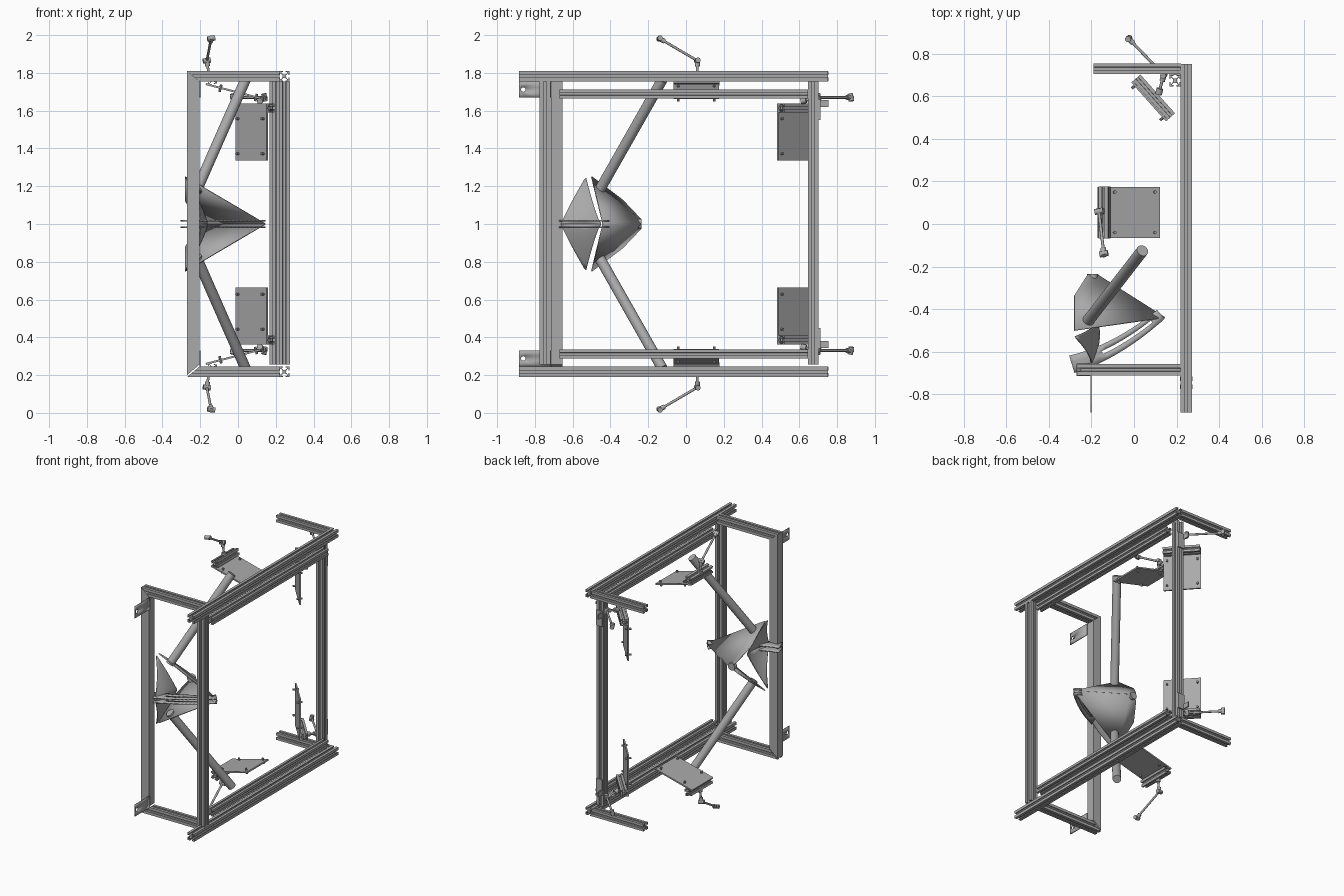
import bpy, bmesh, math
from mathutils import Vector, Matrix

cube = bpy.data.objects.get("Cube")
if cube:
    bpy.data.objects.remove(cube, do_unlink=True)

metal = bpy.data.materials.new("grey_metal")
metal.use_nodes = True
metal.diffuse_color = (0.4, 0.4, 0.4, 1)
metal.node_tree.nodes["Principled BSDF"].inputs["Base Color"].default_value = (0.4, 0.4, 0.4, 1)

made = []


def finish(name, bm, mirror=False, thickness=0):
    """Turn a bmesh into an object, with an optional copy mirrored about mid height."""
    bmesh.ops.recalc_face_normals(bm, faces=bm.faces)
    for side in (("upper_", "lower_") if mirror else ("",)):
        if side == "lower_":
            for v in bm.verts:
                v.co.z = 2 - v.co.z
            bmesh.ops.reverse_faces(bm, faces=bm.faces)
        mesh = bpy.data.meshes.new(side + name)
        bm.to_mesh(mesh)
        mesh.materials.append(metal)
        ob = bpy.data.objects.new(side + name, mesh)
        bpy.context.collection.objects.link(ob)
        if thickness:
            mod = ob.modifiers.new("thickness", "SOLIDIFY")
            mod.thickness = thickness
            mod.offset = 0
        made.append(ob)
    bm.free()


def along(a, b, roll=0):
    """Matrix whose z axis runs from a to b."""
    d = Vector(b) - Vector(a)
    turn = d.to_track_quat('Z', 'Y').to_matrix().to_4x4()
    return Matrix.Translation(a) @ turn @ Matrix.Rotation(roll, 4, 'Z'), d.length


def prism(bm, points, length, matrix):
    """Extrude a closed 2D outline along the matrix z axis."""
    face = bm.faces.new([bm.verts.new(matrix @ Vector((x, y, 0))) for x, y in points])
    new = bmesh.ops.extrude_face_region(bm, geom=[face])["geom"]
    shift = matrix.to_3x3() @ Vector((0, 0, length))
    bmesh.ops.translate(bm, vec=shift, verts=[g for g in new if isinstance(g, bmesh.types.BMVert)])


def slotted(width):
    """Square outline with a T-shaped slot in every side."""
    h = width / 2
    side = [(1, -1), (1, -.28), (.8, -.28), (.8, -.58), (.65, -.58), (.38, -.25),
            (.38, .25), (.65, .58), (.8, .58), (.8, .28), (1, .28)]
    pts = []
    for k in range(4):
        c, s = round(math.cos(k * math.pi / 2)), round(math.sin(k * math.pi / 2))
        pts += [(h * (c * x - s * y), h * (s * x + c * y)) for x, y in side]
    return pts


def rail(name, a, b, width=.054, mirror=False, roll=0, mitre=False):
    bm = bmesh.new()
    m, length = along(a, b, roll)
    prism(bm, slotted(width), length, m)
    if mitre:
        for v in bm.verts:
            if v.co.x < -.2:
                v.co.x = -.27 + (1.81 - v.co.z) * 1.2
    finish(name, bm, mirror)


def add_rod(bm, a, b, r, sides=16):
    m, length = along(a, b)
    bmesh.ops.create_cone(bm, cap_ends=True, segments=sides, radius1=r, radius2=r, depth=length,
                          matrix=m @ Matrix.Translation((0, 0, length / 2)))


def add_box(bm, centre, size, turn=Matrix()):
    bmesh.ops.create_cube(bm, size=1, matrix=Matrix.Translation(centre) @ turn @ Matrix.Diagonal((*size, 1)))


# Main slotted frame
rail("side_rail", (.245, -.885, 1.782), (.245, .752, 1.782), mirror=True)
rail("inner_side_rail", (.245, -.67, 1.688), (.245, .645, 1.688), .047, mirror=True)
rail("front_cross_rail", (-.27, -.685, 1.782), (.22, -.685, 1.782), mirror=True, mitre=True)
rail("rear_cross_rail", (-.19, .73, 1.782), (.22, .73, 1.782), .05, mirror=True)
rail("front_post", (.245, -.747, .255), (.245, -.747, 1.755), .058)
rail("rear_post", (.193, .674, .255), (.193, .674, 1.755))

# Plain mitred post
bm = bmesh.new()
prism(bm, [(-.27, .2), (-.205, .255), (-.205, 1.755), (-.27, 1.81)], .06,
      Matrix.Translation((0, -.655, 0)) @ Matrix.Rotation(math.pi / 2, 4, 'X'))
finish("plain_post", bm)

# Mounting tabs with a bolt hole
bm = bmesh.new()
inner, outer = [], []
for k in range(16):
    a = k * math.tau / 16
    c, s = math.cos(a), math.sin(a)
    q = max(abs(c), abs(s))
    inner.append(bm.verts.new((-.202, -.862 + .012 * c, 1.712 + .012 * s)))
    outer.append(bm.verts.new((-.202, -.8 + .085 * c / q, 1.712 + .042 * s / q)))
for k in range(16):
    j = (k + 1) % 16
    bm.faces.new((inner[k], inner[j], outer[j], outer[k]))
finish("mounting_tab", bm, True, .006)

# Wedge of two flat panels meeting at a level ridge
bm = bmesh.new()
panel = [(.145, -.44, 1), (-.28, -.5, 1.25), (-.28, -.335, 1.125), (-.22, -.24, 1.025), (-.17, -.24, 1)]
bm.faces.new([bm.verts.new(p) for p in panel])
finish("wedge_panel", bm, True, .007)

bm = bmesh.new()
add_rod(bm, (-.195, -.265, 1), (-.195, -.235, 1), .026, 20)
finish("wedge_hub", bm)

# Curved shield leaning back towards its pointed ends
bm = bmesh.new()
cols, rows = 16, 8
grid = []
for i in range(cols + 1):
    y = -.66 + .21 * i / cols
    base = -.163 - 1.9 * (y + .52) ** 2
    if y < -.53:
        top = .25 * ((y + .66) / .13) ** .9
    else:
        top = .25 * ((-.45 - y) / .08) ** 1.3
    top = max(top, .003)
    col = []
    for j in range(rows + 1):
        h = top * j / rows
        col.append(bm.verts.new((base - .117 * (h / .25) ** 1.3, y, 1 + h)))
    grid.append(col)
for i in range(cols):
    for j in range(rows):
        bm.faces.new((grid[i][j], grid[i + 1][j], grid[i + 1][j + 1], grid[i][j + 1]))
finish("curved_shield", bm, True, .006)

# Slotted arc flange
bm = bmesh.new()
rows = []
steps = 20
for i in range(steps + 1):
    t = i / steps
    x = -.28 + .425 * t
    y = -.7 + .13 * t + .125 * t * t
    nrm = Vector((-(.13 + .25 * t), .425)).normalized() * .085 * (1 - .35 * t)
    rows.append([bm.verts.new((x + nrm.x * w, y + nrm.y * w, 1.016)) for w in (0, .42, .62, 1)])
for i in range(steps):
    for j in range(3):
        if j != 1 or not 7 <= i < 18:
            bm.faces.new((rows[i][j], rows[i + 1][j], rows[i + 1][j + 1], rows[i][j + 1]))
finish("arc_flange", bm, True, .008)

# Slanted tubes
bm = bmesh.new()
add_rod(bm, (-.22, -.46, 1.175), (.04, -.125, 1.765), .028, 32)
finish("slanted_tube", bm, True)


def plate_with_bolts(name, frame, size, bolts):
    bm = bmesh.new()
    add_box(bm, frame.translation, size, frame.to_3x3().to_4x4())
    for x, y in bolts:
        add_rod(bm, frame @ Vector((x, y, -.022)), frame @ Vector((x, y, .018)), .007, 10)
    finish(name, bm, True)


def arm(name, points):
    """Thin jointed arm with a clamp at each joint."""
    bm = bmesh.new()
    pts = [Vector(p) for p in points]
    for a, b in zip(pts, pts[1:]):
        add_rod(bm, a, b, .007, 12)
        d = (b - a).normalized()
        add_rod(bm, b - d * .03, b + d * .012, .013)
    cross = (pts[1] - pts[0]).cross(pts[2] - pts[1]).normalized() * .02
    for p in pts[1:]:
        add_rod(bm, p - cross, p + cross, .014)
    add_rod(bm, pts[0], pts[0].lerp(pts[1], .3), .016)
    finish(name, bm, True)


# Tilted plates near the middle of the frame
tilt = math.radians(14.5)
frame = Matrix.Translation((-.025, .055, 1.703)) @ Matrix.Rotation(tilt, 4, 'Y')
plate_with_bolts("tilted_plate", frame, (.3, .24, .01),
                 [(x, y) for x in (-.07, .125) for y in (-.095, .095)])
for k, dx in enumerate((-.125,)):
    a, b = frame @ Vector((dx, -.122, .029)), frame @ Vector((dx, .122, .029))
    rail("tilted_plate_rail", a, b, .047, True, -tilt)
arm("tilted_plate_arm", [(-.15, .06, 1.765), (-.165, .06, 1.865), (-.142, -.14, 1.982)])

# Upright plates at the rear, turned towards the wedge
turn = Matrix.Rotation(math.atan2(-.185, .165), 4, 'Z') @ Matrix.Rotation(-math.pi / 2, 4, 'X')
frame = Matrix.Translation((.0725, .577, 1.487)) @ turn
plate_with_bolts("upright_plate", frame, (.245, .3, .01),
                 [(x, y) for x in (-.1, .1) for y in (-.07, .115)])
a, b = frame @ Vector((-.122, -.127, .029)), frame @ Vector((.122, -.127, .029))
rail("upright_plate_rail", a, b, .046, True)
arm("upright_plate_arm", [(.115, .61, 1.65), (.14, .7, 1.67), (-.025, .872, 1.67)])

# Small angle brackets on the rear post
bm = bmesh.new()
add_box(bm, (.193, .706, 1.605), (.05, .01, .11))
add_box(bm, (.17, .73, 1.638), (.008, .05, .036))
finish("post_bracket", bm, True)

# Smooth the round parts, keep edges sharp
bpy.ops.object.select_all(action='DESELECT')
for ob in made:
    ob.select_set(True)
bpy.context.view_layer.objects.active = made[0]
bpy.ops.object.shade_smooth_by_angle(angle=math.radians(32))
